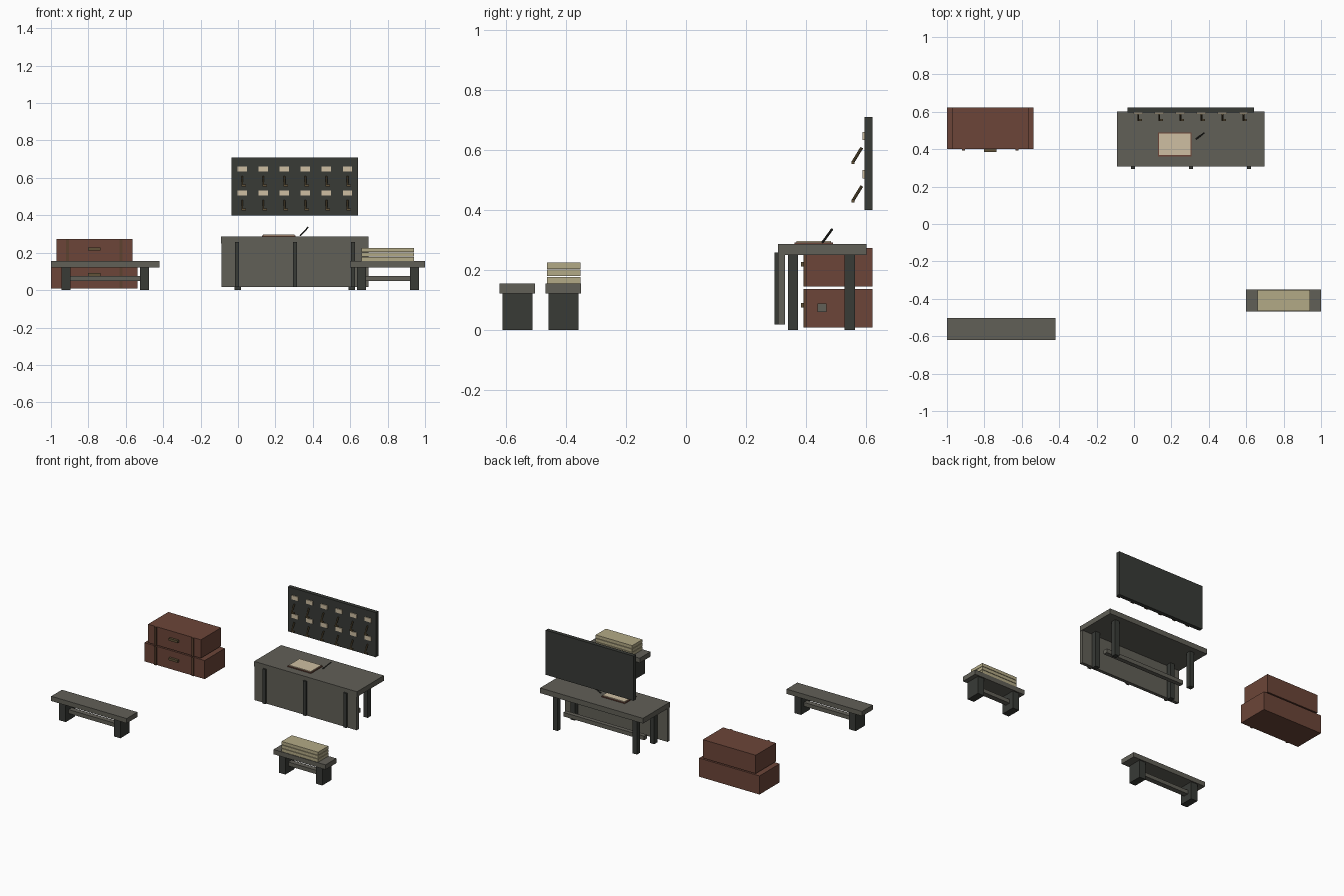
import bpy
from mathutils import Vector

if "Cube" in bpy.data.objects:
    bpy.data.objects.remove(bpy.data.objects["Cube"])


def mat(name, rgb):
    m = bpy.data.materials.new(name)
    m.diffuse_color = (*rgb, 1)
    m.use_nodes = True
    m.node_tree.nodes["Principled BSDF"].inputs["Base Color"].default_value = m.diffuse_color
    return m


GREY = mat("grey_wood", (0.12, 0.115, 0.095))
DARK = mat("dark_wood", (0.04, 0.043, 0.037))
RED = mat("red_wood", (0.15, 0.06, 0.04))
CLOTH = mat("cloth", (0.45, 0.40, 0.24))
PAPER = mat("paper", (0.62, 0.52, 0.36))
BRASS = mat("old_brass", (0.12, 0.085, 0.04))
TRIM = mat("chest_trim", (0.11, 0.055, 0.03))


def box(name, x, y, z, m):
    """Box from (min, max) ranges."""
    r = (x, y, z)
    bpy.ops.mesh.primitive_cube_add(size=1, location=[(a + b) / 2 for a, b in r])
    o = bpy.context.object
    o.name = name
    o.scale = [b - a for a, b in r]
    bpy.ops.object.transform_apply(location=False, rotation=False, scale=True)
    o.data.materials.append(m)
    return o


def rod(name, a, b, radius, m, sides=8):
    a, b = Vector(a), Vector(b)
    d = b - a
    bpy.ops.mesh.primitive_cylinder_add(vertices=sides, radius=radius, depth=d.length,
                                        location=(a + b) / 2)
    o = bpy.context.object
    o.name = name
    o.rotation_euler = d.to_track_quat('Z', 'Y').to_euler()
    o.data.materials.append(m)
    return o


def around(c, half):
    return (c - half, c + half)


# Two benches: seat, slab legs and stretcher
def bench(name, x0, x1, yc, legs):
    box(name + "_seat", (x0, x1), around(yc, 0.059), (0.122, 0.155), GREY)
    for i, lx in enumerate(legs):
        box(f"{name}_leg_{i}", around(lx, 0.025), around(yc, 0.05), (0, 0.122), DARK)
    box(name + "_stretcher", legs, around(yc, 0.018), (0.048, 0.075), GREY)


bench("long_bench", -1.0, -0.42, -0.562, (-0.92, -0.50))
bench("short_bench", 0.60, 1.0, -0.409, (0.66, 0.944))

# Folded cloth stack on the short bench
for i in range(3):
    z = 0.155 + i * 0.0245
    box(f"folded_cloth_{i}", (0.66, 0.94), around(-0.408, 0.056), (z, z + 0.0215), CLOTH)

# Stacked chests with trim strips and pulls
for name, half, z0, z1 in (("lower_chest", 0.232, 0.008, 0.137),
                           ("upper_chest", 0.203, 0.145, 0.273)):
    cx, zc = -0.768, (z0 + z1) / 2 + 0.01
    box(name, around(cx, half), (0.40, 0.622), (z0, z1), RED)
    for s in (-1, 1):
        box(f"{name}_strip_{s}", around(cx + s * 0.143, 0.008), (0.392, 0.401), (z0, z1), TRIM)
    box(name + "_pull", around(cx, 0.034), (0.384, 0.401), around(zc, 0.008), BRASS)

# Desk: top, front panel, trim, legs and rail
DX = 0.304
box("desk_top", around(DX, 0.395), (0.307, 0.602), (0.25, 0.286), GREY)
box("desk_front_panel", around(DX, 0.393), (0.307, 0.33), (0.018, 0.255), GREY)
for i in (-1, 0, 1):
    box(f"panel_strip_{i}", around(DX + i * 0.31, 0.011), (0.295, 0.308), (0.018, 0.258), DARK)
for s in (-1, 1):
    for n, yc in (("front", 0.357), ("back", 0.546)):
        box(f"desk_{n}_leg_{s}", around(DX + s * 0.305, 0.017), around(yc, 0.017), (0, 0.25), DARK)
box("desk_rail", around(DX, 0.31), around(0.453, 0.015), (0.06, 0.088), GREY)

# Ledger and pen
box("ledger_cover", (0.127, 0.307), (0.362, 0.49), (0.286, 0.292), RED)
box("ledger_page", (0.133, 0.301), (0.368, 0.484), (0.292, 0.297), PAPER)
rod("pen", (0.333, 0.455, 0.292), (0.375, 0.487, 0.336), 0.004, DARK)

# Key board with two rows of labels and tilted keys
box("key_board", around(DX, 0.338), (0.595, 0.622), (0.40, 0.71), DARK)
for r, z in enumerate((0.647, 0.519)):
    for c in range(6):
        x = DX + (c - 2.5) * 0.1125
        n = f"{r}_{c}"
        box("label_" + n, around(x, 0.025), (0.589, 0.595), around(z, 0.014), PAPER)
        rod("key_shaft_" + n, (x, 0.586, z - 0.039), (x, 0.556, z - 0.088), 0.005, BRASS)
        box("key_bit_" + n, (x - 0.004, x + 0.02), around(0.557, 0.005),
            around(z - 0.088, 0.005), BRASS)
